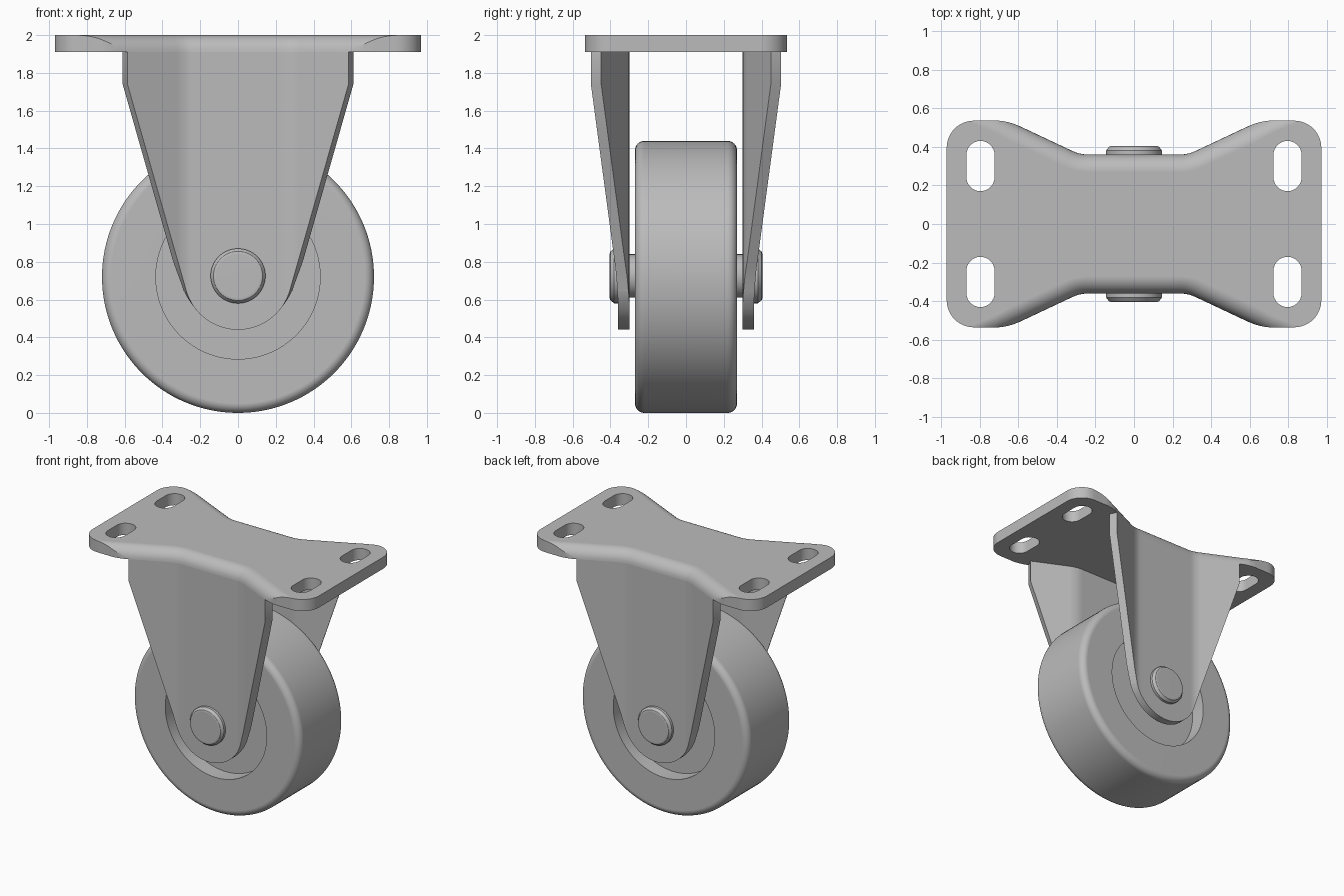
import bpy, bmesh
from math import sin, cos, acos, sqrt, pi, radians, hypot

if "Cube" in bpy.data.objects:
    bpy.data.objects.remove(bpy.data.objects["Cube"])

grey = bpy.data.materials.new("neutral grey")
grey.use_nodes = True
grey.diffuse_color = (0.5, 0.5, 0.5, 1)
grey.node_tree.nodes["Principled BSDF"].inputs["Base Color"].default_value = (0.5, 0.5, 0.5, 1)

TOP, SHEET, PLATE = 2.0, 0.06, 0.09      # top height, leg and plate thickness
UNDER = TOP - PLATE
HUB_Z = 0.725
LEG_R, LEG_X, LEG_END = 0.285, 0.274, 0.585
SLOPE = 0.47


def finish(name, bm):
    bmesh.ops.remove_doubles(bm, verts=bm.verts, dist=1e-5)
    bmesh.ops.recalc_face_normals(bm, faces=bm.faces)
    mesh = bpy.data.meshes.new(name)
    bm.to_mesh(mesh)
    bm.free()
    mesh.materials.append(grey)
    obj = bpy.data.objects.new(name, mesh)
    bpy.context.collection.objects.link(obj)
    return obj


def smooth(obj):
    bpy.ops.object.select_all(action="DESELECT")
    obj.select_set(True)
    bpy.context.view_layer.objects.active = obj
    bpy.ops.object.shade_smooth_by_angle(angle=radians(30))
    mod = obj.modifiers.new("even shading", "WEIGHTED_NORMAL")
    mod.keep_sharp = True


def bridge(bm, rings):
    for a, b in zip(rings, rings[1:]):
        n = len(a)
        for i in range(n):
            j = (i + 1) % n
            bm.faces.new((a[i], a[j], b[j], b[i]))


def lathe(name, profile, segments):
    """Spin (radius, y) points about the axle line."""
    bm = bmesh.new()
    rings = []
    for r, y in profile:
        rings.append([bm.verts.new((r * cos(2 * pi * i / segments), y,
                                    HUB_Z + r * sin(2 * pi * i / segments)))
                      for i in range(segments)])
    bridge(bm, rings)
    bm.faces.new(rings[0])
    bm.faces.new(rings[-1])
    smooth(finish(name, bm))


def normals(path, closed):
    """Unit normals to the left of the travel direction."""
    result, n = [], len(path)
    for i in range(n):
        a = path[i - 1] if closed or i else path[0]
        b = path[(i + 1) % n] if closed or i < n - 1 else path[-1]
        dx, dy = b[0] - a[0], b[1] - a[1]
        d = hypot(dx, dy)
        result.append((-dy / d, dx / d))
    return result


# Plan curve shared by the plate edge and the folded legs
def bend_y(x):
    if x < 0.24:
        return 0.36
    if x < 0.32:
        return 0.36 + SLOPE * (x - 0.24) ** 2 / 0.16
    return 0.36 + SLOPE * (x - 0.28)


xs = [LEG_X * sin(pi / 2 * (k + 0.5) / 16) for k in range(16)]
xs += [LEG_X, 0.284, 0.296, 0.308, 0.32, 0.4, 0.5, LEG_END]
leg_half = [(x, bend_y(x)) for x in xs]

# Mounting plate: top edge rolls over above the legs and fades at the corners
quarter = list(leg_half)
for k in range(1, 9):
    t = k / 8
    quarter.append((LEG_END + 0.13 * t, bend_y(LEG_END) + 0.061 * t - 0.0285 * t * t))
quarter += [(x, 0.535) for x in (0.74, 0.77, 0.80)]
quarter += [(0.83 + 0.14 * sin(pi / 2 * k / 12), 0.395 + 0.14 * cos(pi / 2 * k / 12))
            for k in range(13)]
outline = (quarter + [(x, -y) for x, y in reversed(quarter)]
           + [(-x, -y) for x, y in quarter] + [(-x, y) for x, y in reversed(quarter)])
bm = bmesh.new()
rings = [[bm.verts.new((x, y, UNDER)) for x, y in outline]]
STEPS = 8
edge = normals(outline, True)
layers = [[] for _ in range(STEPS + 1)]
for (x, y), (nx, ny) in zip(outline, edge):
    gap = 0
    if abs(x) > LEG_END:
        gap = min(PLATE, max(0, (bend_y(abs(x)) - abs(y)) * 0.905))
    start = acos(1 - gap / PLATE)
    for k, layer in enumerate(layers):
        a = start + (pi / 2 - start) * k / STEPS
        inset = PLATE * (1 - cos(a)) - gap
        # the outline runs clockwise, so its left normal points outward
        layer.append(bm.verts.new((x - nx * inset, y - ny * inset, UNDER + PLATE * sin(a))))
rings += layers
bridge(bm, rings)
bm.faces.new(rings[0])
bm.faces.new(rings[-1])
plate = finish("mounting_plate", bm)

# Four bolt slots cut through the plate
bm = bmesh.new()
for sx in (-1, 1):
    for sy in (-1, 1):
        slot = []
        for k in range(34):
            end = 1 if k < 17 else -1
            a = pi * (k if k < 17 else k - 1) / 16
            slot.append((sx * 0.795 + 0.073 * cos(a), sy * 0.30 + end * 0.057 + 0.073 * sin(a)))
        loops = [[bm.verts.new((x, y, z)) for x, y in slot] for z in (UNDER - 0.1, TOP + 0.1)]
        bridge(bm, loops)
        bm.faces.new(loops[0])
        bm.faces.new(loops[1])
cutter = finish("slot_cutter", bm)
cutter.hide_render = True
cut = plate.modifiers.new("slots", "BOOLEAN")
cut.operation = "DIFFERENCE"
cut.solver = "EXACT"
cut.object = cutter
bpy.context.view_layer.objects.active = plate
bpy.ops.object.modifier_apply(modifier=cut.name)
bpy.data.objects.remove(cutter)
smooth(plate)


# Legs: folded sheet with tapered sides and a round lower end
def leg_bottom(x):
    x = abs(x)
    low = HUB_Z - sqrt(LEG_R ** 2 - min(x, LEG_X) ** 2)
    return low + max(0, x - LEG_X) * 3.514


path = [(-x, y) for x, y in reversed(leg_half)] + leg_half
for name, side in (("front_leg", -1), ("back_leg", 1)):
    bm = bmesh.new()
    columns = []
    for (x, y), (nx, ny) in zip(path, normals(path, False)):
        ix, iy = x - nx * SHEET, y - ny * SHEET
        low = leg_bottom(x)
        columns.append([bm.verts.new(p) for p in (
            (x, side * y, low), (x, side * y, UNDER),
            (ix, side * iy, UNDER), (ix, side * iy, low))])
    bridge(bm, columns)
    bm.faces.new(columns[0])
    bm.faces.new(columns[-1])
    smooth(finish(name, bm))

# Wheel with rounded shoulders and a recessed hub on both faces
R, HALF, ROUND = 0.72, 0.27, 0.05
half = [(0.1, 0.15), (0.435, 0.15), (0.435, HALF)]
half += [(R - ROUND + ROUND * sin(pi / 2 * k / 8), HALF - ROUND + ROUND * cos(pi / 2 * k / 8))
         for k in range(9)]
HUB_Z = R
lathe("wheel", half + [(r, -y) for r, y in reversed(half)], 128)

# Axle with a chamfered head at each end
half = [(0.115, 0.405), (0.13, 0.40), (0.145, 0.38), (0.145, 0.35), (0.115, 0.35)]
HUB_Z = 0.725
lathe("axle", half + [(r, -y) for r, y in reversed(half)], 64)
